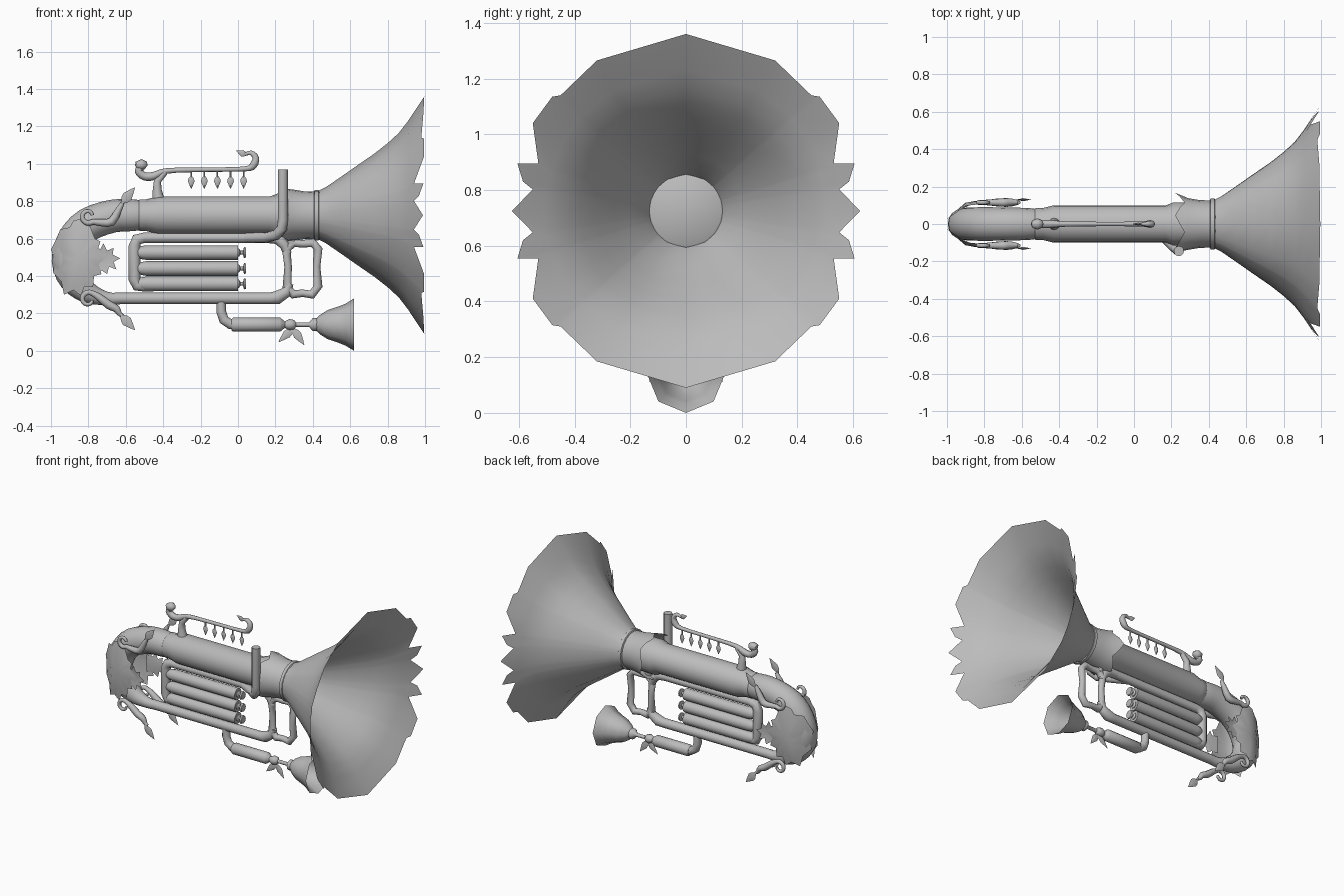
import bpy, bmesh, math
from mathutils import Vector

if "Cube" in bpy.data.objects:
    bpy.data.objects.remove(bpy.data.objects["Cube"], do_unlink=True)

GREY = (0.5, 0.5, 0.5, 1)
mat = bpy.data.materials.new("plain_grey")
mat.use_nodes = True
mat.diffuse_color = GREY
mat.node_tree.nodes["Principled BSDF"].inputs["Base Color"].default_value = GREY
AXIS = 0.725   # height of the main tube and bell axis


def finish(name, bm, angle=50, closed=True):
    if closed:
        bmesh.ops.recalc_face_normals(bm, faces=bm.faces)
    me = bpy.data.meshes.new(name)
    bm.to_mesh(me)
    bm.free()
    me.materials.append(mat)
    ob = bpy.data.objects.new(name, me)
    bpy.context.collection.objects.link(ob)
    bpy.ops.object.select_all(action='DESELECT')
    ob.select_set(True)
    bpy.context.view_layer.objects.active = ob
    bpy.ops.object.shade_smooth_by_angle(angle=math.radians(angle))
    return ob


def smooth_path(pts, steps):
    """Catmull-Rom interpolation of 4D points (x, y, z, radius)."""
    out = []
    for i in range(len(pts) - 1):
        a, b, c, d = (pts[max(i - 1, 0)], pts[i], pts[i + 1], pts[min(i + 2, len(pts) - 1)])
        for s in range(steps):
            t = s / steps
            out.append(0.5 * (2 * b + (c - a) * t + (2 * a - 5 * b + 4 * c - d) * t * t
                              + (3 * b - a - 3 * c + d) * t ** 3))
    return out + [pts[-1]]


def tube(name, path, y=0.0, segs=12, steps=1, caps=True, loop=False):
    """Sweep a circle along (x, z, radius) or (x, y, z, radius) points."""
    pts = [Vector(p) if len(p) == 4 else Vector((p[0], y, p[1], p[2])) for p in path]
    if steps > 1:
        pts = smooth_path(pts, steps)
    n = len(pts)
    bm = bmesh.new()
    rings = []
    for i, p in enumerate(pts):
        a = pts[(i - 1) % n] if loop else pts[max(i - 1, 0)]
        b = pts[(i + 1) % n] if loop else pts[min(i + 1, n - 1)]
        t = (b - a).to_3d().normalized()
        side = Vector((0, 1, 0))
        side = (side - t * t.dot(side)).normalized()
        up = t.cross(side)
        rings.append([bm.verts.new(p.to_3d() + p.w * (side * math.cos(k) + up * math.sin(k)))
                      for k in (math.tau * j / segs for j in range(segs))])
    pairs = list(zip(rings, rings[1:])) + ([(rings[-1], rings[0])] if loop else [])
    for r0, r1 in pairs:
        for j in range(segs):
            k = (j + 1) % segs
            bm.faces.new((r0[j], r0[k], r1[k], r1[j]))
    if caps and not loop:
        bm.faces.new(rings[0])
        bm.faces.new(rings[-1])
    return finish(name, bm)


def leaf(name, base, tip, width, y=0.0, ridge=0.008):
    """Pointed leaf lying in the xz plane with a raised midrib on both sides."""
    b, t = Vector((base[0], y, base[1])), Vector((tip[0], y, tip[1]))
    d = t - b
    across = Vector((-d.z, 0, d.x)).normalized() * width / 2
    bm = bmesh.new()
    rim = [bm.verts.new(b + d * f + across * w)
           for f, w in ((0, 0), (.25, .8), (.45, 1), (.75, .5), (1, 0), (.75, -.5), (.45, -1), (.25, -.8))]
    for s in (-1, 1):
        mid = bm.verts.new(b + d * 0.45 + Vector((0, s * ridge, 0)))
        for i in range(8):
            bm.faces.new((rim[i], rim[(i + 1) % 8], mid))
    return finish(name, bm)


# Flared bell with a petal-notched rim; one quarter of the rim is mirrored (y, height above axis)
quarter = [(0, .635), (.32, .54), (.45, .415), (.48, .41), (.55, .315),
           (.53, .17), (.605, .17), (.585, .105), (.55, .077), (.625, 0)]
half = quarter + [(y, -z) for y, z in quarter[-2::-1]]
rim = half + [(-y, z) for y, z in half[-2:0:-1]]
bm = bmesh.new()
rows = []
for x, r in ((.42, .125), (.47, .15), (.55, .205), (.64, .268), (.73, .33), (.80, .385), (.86, .44), (.91, .505)):
    rows.append([bm.verts.new((x, r * y / math.hypot(y, z), AXIS + r * z / math.hypot(y, z)))
                 for y, z in rim])
rows.append([bm.verts.new((.94 + (math.hypot(y, z) - .555) * .7, y, AXIS + z)) for y, z in rim])
for r0, r1 in zip(rows, rows[1:]):
    for j in range(len(rim)):
        k = (j + 1) % len(rim)
        bm.faces.new((r0[j], r0[k], r1[k], r1[j]))
finish("bell", bm, 60)

# Calyx sleeve with pointed petals behind the bell
N = 20
bm = bmesh.new()
rows = []
for x, r, tooth, flare in ((.43, .125, 0, 0), (.35, .128, 0, 0), (.29, .138, 0, 0), (.27, .142, .05, .025)):
    row = []
    for j in range(N):
        a, w = math.tau * j / N, (1 if j % 4 == 0 else .5 if j % 2 else 0)
        rad = r + flare * w * abs(math.cos(a))
        row.append(bm.verts.new((x - tooth * w, rad * math.cos(a), AXIS + rad * math.sin(a))))
    rows.append(row)
for r0, r1 in zip(rows, rows[1:]):
    for j in range(N):
        k = (j + 1) % N
        bm.faces.new((r0[j], r1[j], r1[k], r0[k]))
finish("calyx_sleeve", bm)
tube("bell_collar", [(.405, AXIS, .125), (.41, AXIS, .135), (.43, AXIS, .135), (.437, AXIS, .125)], segs=20)

# Main body tube and the tapering elbow
tube("main_tube", [(-.54, AXIS, .07), (-.525, AXIS, .085), (-.49, AXIS, .085), (-.43, AXIS, .1),
                   (.17, AXIS, .1), (.21, AXIS, .115), (.40, AXIS, .115)], segs=16)
tube("elbow", [(-.5, .725, .075), (-.56, .725, .085), (-.67, .72, .088), (-.80, .675, .09), (-.88, .59, .088),
               (-.912, .48, .084), (-.88, .38, .075), (-.80, .31, .058), (-.70, .28, .035), (-.62, .28, .03)],
     segs=16, steps=3)
tube("lower_tube", [(-.66, .28, .031), (.17, .28, .031), (.21, .285, .036), (.26, .315, .03), (.275, .36, .022)])

# Valve block: looped tube, three pistons and their buttons
tube("valve_loop", [(.20, .605, .028), (-.50, .605, .028), (-.54, .595, .031), (-.553, .56, .032),
                    (-.553, .38, .032), (-.54, .35, .031), (-.50, .345, .028), (-.4, .345, .025)])
for i, z in enumerate((.525, .44, .358)):
    tube(f"piston_{i + 1}", [(-.54, z, .025), (-.515, z, .035), (-.49, z, .039), (0, z, .039)])
    tube(f"piston_button_{i + 1}", [(-.01, z, .022), (.005, z, .022), (.013, z, .010), (.027, z, .010),
                                    (.032, z, .03), (.042, z, .026)])

# Upright mouth pipe in front of the main tube
tube("mouth_pipe", [(.24, -.145, .97, .027), (.24, -.145, .70, .027), (.235, -.14, .655, .028),
                    (.205, -.115, .62, .028), (.15, -.06, .605, .028), (.04, 0, .605, .028)])
tube("pipe_brace", [(.15, .605, .028), (.21, .60, .03), (.25, .565, .028), (.265, .52, .022)])

# Hand ring under the bell
tube("hand_ring", [(.262, .34, .024), (.268, .45, .02), (.258, .54, .024), (.295, .578, .024), (.345, .572, .02),
                   (.40, .578, .024), (.428, .545, .024), (.42, .45, .02), (.428, .345, .024), (.395, .30, .024),
                   (.345, .308, .02), (.295, .302, .024)], loop=True)
tube("ring_post", [(.29, .565, .025), (.27, .66, .03)])

# Small horn hanging below
HZ = 0.14
tube("small_horn_pipe", [(-.09, .28, .025), (-.09, .21, .026), (-.075, .165, .027), (-.04, .142, .027), (0, HZ, .027)])
tube("small_horn_body", [(-.035, HZ, .03), (-.025, HZ, .038), (.225, HZ, .038), (.235, HZ, .03), (.25, HZ, .018),
                         (.275, HZ, .03), (.30, HZ, .025), (.31, HZ, .012), (.38, HZ, .012), (.40, HZ, .035),
                         (.42, HZ, .035), (.43, HZ, .028)])
tube("small_horn_bell", [(.415, HZ, .03), (.44, HZ, .053), (.48, HZ, .078), (.54, HZ, .098), (.575, HZ, .112),
                         (.62, HZ, .14)], segs=8, caps=False)
leaf("horn_leaf_left", (.30, .125), (.215, .045), .045)
leaf("horn_leaf_right", (.29, .125), (.355, .03), .045)

# Branch on top with curled ends and hanging buds
tube("branch_stem", [(-.425, .80, .035), (-.432, .86, .024), (-.43, .91, .02), (-.39, .955, .016)])
tube("branch", [(-.515, .99, .02), (-.53, .96, .022), (-.50, .933, .022), (-.45, .935, .022), (-.38, .962, .015),
                (-.2, .968, .012), (.03, .972, .013), (.08, .99, .02), (.095, 1.03, .018), (.07, 1.058, .013),
                (.035, 1.05, .008)], segs=8, steps=3)
tube("branch_knob", [(-.545, .985, .008), (-.54, .99, .022), (-.515, .995, .03), (-.495, .99, .022), (-.488, .985, .008)],
     segs=8)
leaf("branch_tip_leaf", (.05, 1.045), (-.01, 1.07), .035)
for i in range(5):
    x = -.25 + .07 * i
    tube(f"bud_stem_{i + 1}", [(x, .97, .005), (x, .92, .005)], segs=6)
    leaf(f"hanging_bud_{i + 1}", (x, .94), (x, .865), .036, ridge=.012)

# Scalloped leaf shells, curling vines and leaves on both sides of the elbow
shell = [(-.83, .71), (-.79, .665), (-.765, .60), (-.735, .585), (-.75, .54), (-.70, .50), (-.745, .465),
         (-.73, .41), (-.77, .40), (-.775, .34), (-.82, .345), (-.84, .295), (-.88, .325), (-.93, .30),
         (-.945, .37), (-.99, .42), (-.975, .48), (-1.0, .54), (-.97, .60), (-.95, .65), (-.90, .66), (-.88, .695)]
frill = [(-.78, .55), (-.735, .545), (-.72, .575), (-.70, .535), (-.665, .55), (-.67, .515), (-.63, .495),
         (-.665, .475), (-.65, .435), (-.69, .45), (-.70, .41), (-.73, .43), (-.78, .43)]


def plate(name, outline, side, dome):
    cx = sum(p[0] for p in outline) / len(outline)
    cz = sum(p[1] for p in outline) / len(outline)
    bm = bmesh.new()

    def vert(x, z, f):
        y = .085 + .12 * (x + 1) + dome * (1 - f * f) - max(0, -.90 - x) * .6
        return bm.verts.new((x, side * y, z))
    rings = [[vert(cx + (x - cx) * f, cz + (z - cz) * f, f) for x, z in outline] for f in (.4, .75, 1)]
    centre = vert(cx, cz, 0)
    n = len(outline)
    for j in range(n):
        k = (j + 1) % n
        bm.faces.new((centre, rings[0][j], rings[0][k]))
        for r0, r1 in zip(rings, rings[1:]):
            bm.faces.new((r0[j], r1[j], r1[k], r0[k]))
    finish(name, bm, 60)


for side, label in ((-1, "right"), (1, "left")):
    plate(f"leaf_shell_{label}", shell, side, .02)
    plate(f"frilled_leaf_{label}", frill, side, -.005)
    y = side * .115
    for part, cz, flip in (("upper", .72, 1), ("lower", .275, -1)):
        # Spiral curl leading into a stalk that ends in a leaf
        curl = [(-.80 + r * math.cos(a), cz + flip * r * math.sin(a), .009 + .0007 * i)
                for i in range(10) for a, r in [(.2 + i * .58, .022 + .002 * i)]]
        stalk = [(-.725, cz - flip * .035, .02), (-.675, cz - flip * .03, .023),
                 (-.64, cz + flip * -.06 if flip < 0 else cz + .03, .018), (-.615, cz + flip * .075, .01)]
        if flip < 0:
            stalk = [(-.74, .285, .02), (-.69, .245, .023), (-.65, .225, .02), (-.635, .20, .014), (-.615, .185, .009)]
        tube(f"{part}_vine_{label}", curl + stalk, y=y, segs=8, steps=2)
        tip = (-.55, .875) if flip > 0 else (-.55, .11)
        base = (-.625, .785) if flip > 0 else (-.63, .195)
        leaf(f"{part}_vine_leaf_{label}", base, tip, .055, y=side * .13)
